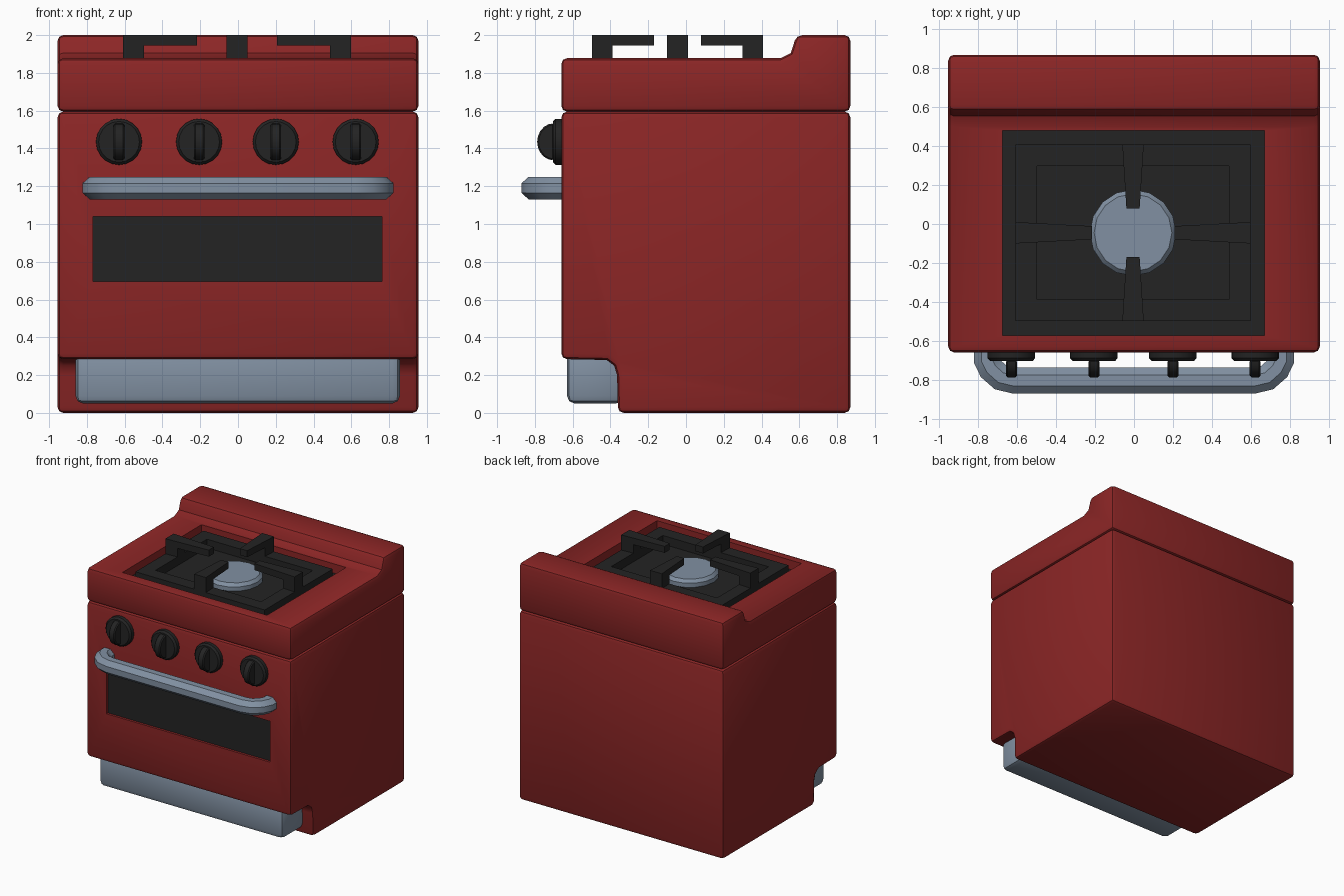
import bpy, bmesh, math
from mathutils import Vector

if "Cube" in bpy.data.objects:
    bpy.data.objects.remove(bpy.data.objects["Cube"])


def material(name, rgb):
    m = bpy.data.materials.new(name)
    m.diffuse_color = (*rgb, 1)
    m.use_nodes = True
    m.node_tree.nodes["Principled BSDF"].inputs["Base Color"].default_value = m.diffuse_color
    return m


RED = material("red enamel", (0.26, 0.019, 0.019))
DARK = material("black iron", (0.017, 0.017, 0.017))
STEEL = material("blue grey steel", (0.22, 0.28, 0.36))


def finish(name, bm, mat, bevel=0, segments=2, angle=50):
    """Turn a bmesh into a bevelled, angle-smoothed object."""
    bmesh.ops.recalc_face_normals(bm, faces=bm.faces)
    me = bpy.data.meshes.new(name)
    bm.to_mesh(me)
    bm.free()
    me.materials.append(mat)
    ob = bpy.data.objects.new(name, me)
    bpy.context.collection.objects.link(ob)
    if bevel:
        mod = ob.modifiers.new("bevel", "BEVEL")
        mod.width, mod.segments = bevel, segments
        mod.limit_method, mod.angle_limit = "ANGLE", math.radians(angle)
        apply(ob, mod)
    smooth(ob)
    return ob


def select(ob):
    bpy.ops.object.select_all(action="DESELECT")
    ob.select_set(True)
    bpy.context.view_layer.objects.active = ob


def apply(ob, mod):
    select(ob)
    bpy.ops.object.modifier_apply(modifier=mod.name)


def smooth(ob):
    select(ob)
    bpy.ops.object.shade_smooth_by_angle(angle=math.radians(35))


def loft(rings):
    """Skin a list of equal point rings and cap both ends."""
    bm = bmesh.new()
    vs = [[bm.verts.new(p) for p in r] for r in rings]
    n = len(vs[0])
    for a, b in zip(vs, vs[1:]):
        for i in range(n):
            bm.faces.new((a[i], a[(i + 1) % n], b[(i + 1) % n], b[i]))
    bm.faces.new(vs[0])
    bm.faces.new(vs[-1])
    return bm


def prism(pts, x0, x1):
    """Extrude a (y, z) side profile along x."""
    return loft([[(x, y, z) for y, z in pts] for x in (x0, x1)])


def box(x0, x1, y0, y1, z0, z1):
    return prism([(y0, z0), (y0, z1), (y1, z1), (y1, z0)], x0, x1)


def recess(ob, cutter_bm, is_floor):
    """Cut a pocket and colour its floor dark."""
    cutter = finish("cutter", cutter_bm, RED)
    cutter.hide_render = True
    mod = ob.modifiers.new("pocket", "BOOLEAN")
    mod.operation, mod.object, mod.solver = "DIFFERENCE", cutter, "EXACT"
    apply(ob, mod)
    bpy.data.objects.remove(cutter)
    ob.data.materials.clear()
    ob.data.materials.append(RED)
    ob.data.materials.append(DARK)
    for p in ob.data.polygons:
        p.material_index = int(is_floor(p))
    smooth(ob)


# Oven body with toe notch and sunken window
body = finish("oven_body", prism(
    [(-0.66, 0.285), (-0.66, 1.595), (0.87, 1.595), (0.87, 0), (-0.36, 0),
     (-0.365, 0.2), (-0.38, 0.25), (-0.42, 0.28)], -0.955, 0.955), RED, 0.03)
recess(body, box(-0.767, 0.762, -0.8, -0.64, 0.695, 1.04),
       lambda p: p.normal.y < -0.9 and abs(p.center.y + 0.64) < 0.004)

# Cooktop with raised back guard and sunken burner tray
top = finish("cooktop", prism(
    [(-0.66, 1.595), (-0.66, 1.878), (0.5, 1.878), (0.555, 1.905), (0.585, 2.0),
     (0.87, 2.0), (0.87, 1.595)], -0.955, 0.955), RED, 0.03)
recess(top, box(-0.677, 0.672, -0.573, 0.48, 1.80, 2.2),
       lambda p: p.normal.z > 0.9 and abs(p.center.z - 1.80) < 0.004)

# Bottom drawer
finish("drawer", box(-0.86, 0.857, -0.63, -0.33, 0.05, 0.33), STEEL, 0.04)

# Burner: stepped disc
CX, CY = -0.005, -0.045


def disc(r, z):
    return [(CX + r * math.cos(i * math.tau / 16), CY + r * math.sin(i * math.tau / 16), z)
            for i in range(16)]


finish("burner", loft([disc(0.222, 1.79), disc(0.222, 1.835), disc(0.20, 1.86)]), STEEL)

# Grate frame: four bars
XO, YO, BAR = 0.603, 0.453, 0.11
for s, side in ((-1, "a"), (1, "b")):
    xs = sorted((CX + s * XO, CX + s * (XO - BAR)))
    ys = sorted((CY + s * YO, CY + s * (YO - BAR)))
    finish("grate_side_bar_" + side, box(*xs, CY - YO, CY + YO, 1.80, 1.873), DARK)
    finish("grate_cross_bar_" + side,
           box(CX - XO + BAR, CX + XO - BAR, *ys, 1.80, 1.873), DARK)

# Grate arms: tapered brackets pointing at the burner
for k in range(4):
    d = Vector((round(math.cos(k * math.pi / 2)), round(math.sin(k * math.pi / 2)), 0))
    w = Vector((-d.y, d.x, 0))
    out, inn = (XO, 0.212) if k % 2 == 0 else (YO, 0.125)
    prof = [(out, 1.86), (out, 2.0), (inn, 2.0), (inn, 1.945),
            (out - BAR, 1.945), (out - BAR, 1.86)]
    rings = []
    for s in (-1, 1):
        rings.append([Vector((CX, CY, z)) + d * r
                      + w * s * (0.034 + 0.021 * (r - inn) / (out - inn)) for r, z in prof])
    finish("grate_arm_%d" % (k + 1), loft(rings), DARK)

# Knobs: round base with a half-round grip
KZ = 1.435
for k, x in enumerate((-0.63, -0.206, 0.2, 0.623)):
    def ring(r, y):
        return [(x + r * math.cos(i * math.tau / 20), y, KZ + r * math.sin(i * math.tau / 20))
                for i in range(20)]
    finish("knob_base_%d" % (k + 1),
           loft([ring(0.122, -0.64), ring(0.122, -0.69), ring(0.108, -0.705)]), DARK)
    arc = [(-0.70 - 0.088 * math.sin(t * math.pi / 10), KZ + 0.098 * math.cos(t * math.pi / 10))
           for t in range(11)]
    finish("knob_grip_%d" % (k + 1), prism(arc, x - 0.028, x + 0.028), DARK, 0.008, 1)

# Door handle: eight-sided tube along a bracket-shaped path
half = [(0.757, -0.63), (0.757, -0.70), (0.735, -0.745), (0.685, -0.79), (0.62, -0.805)]
path = [Vector((-x, y, 0)) for x, y in half] + [Vector((x, y, 0)) for x, y in reversed(half)]
rings = []
for i, p in enumerate(path):
    t = (path[min(i + 1, len(path) - 1)] - path[max(i - 1, 0)]).normalized()
    n = Vector((t.y, -t.x, 0))
    rings.append([p + n * 0.067 * math.cos((j + 0.5) * math.pi / 4)/0.924
                  + Vector((0, 0, 1.19 + 0.06 * math.sin((j + 0.5) * math.pi / 4)/0.924))
                  for j in range(8)])
finish("door_handle", loft(rings), STEEL)
